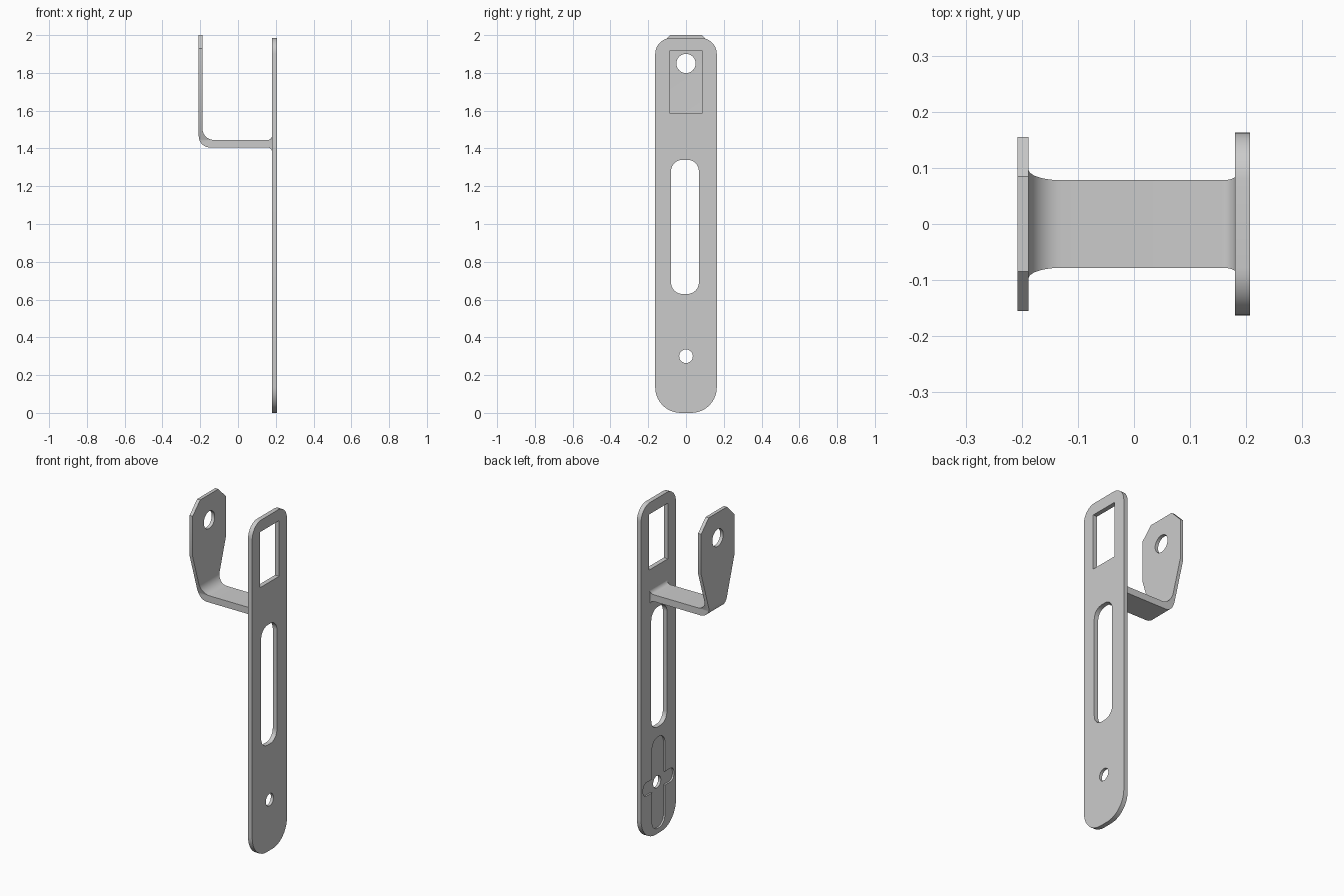
import bpy, bmesh, math
from mathutils import Vector

cube = bpy.data.objects.get("Cube")
if cube:
    bpy.data.objects.remove(cube, do_unlink=True)

GREY = (0.6, 0.6, 0.6, 1)
metal = bpy.data.materials.new("grey metal")
metal.use_nodes = True
metal.diffuse_color = GREY
metal.node_tree.nodes["Principled BSDF"].inputs["Base Color"].default_value = GREY


def rounded(corners, steps=10):
    """Outline from (a, b, radius) corners, each rounded by its radius."""
    out = []
    for i, (a, b, r) in enumerate(corners):
        p = Vector((a, b))
        if r == 0:
            out.append(p)
            continue
        d1 = (Vector(corners[i - 1][:2]) - p).normalized()
        d2 = (Vector(corners[(i + 1) % len(corners)][:2]) - p).normalized()
        half = d1.angle(d2) / 2
        centre = p + (d1 + d2).normalized() * r / math.sin(half)
        v1 = p + d1 * r / math.tan(half) - centre
        v2 = p + d2 * r / math.tan(half) - centre
        start = math.atan2(v1.y, v1.x)
        turn = math.remainder(math.atan2(v2.y, v2.x) - start, math.tau)
        for k in range(steps + 1):
            t = start + turn * k / steps
            out.append(centre + Vector((math.cos(t), math.sin(t))) * r)
    return out


def box(a0, a1, b0, b1, low_r=0, high_r=0):
    return rounded([(a0, b0, low_r), (a1, b0, low_r), (a1, b1, high_r), (a0, b1, high_r)])


def circle(b, r, n=32):
    return [Vector((r * math.cos(math.tau * k / n), b + r * math.sin(math.tau * k / n)))
            for k in range(n)]


def prism(name, outline, axis, lo, hi):
    """Extrude an outline along x (outline in y, z) or y (outline in x, z)."""
    def place(p, d):
        return (d, p.x, p.y) if axis == "x" else (p.x, d, p.y)
    bm = bmesh.new()
    face = bm.faces.new([bm.verts.new(place(p, lo)) for p in outline])
    new = bmesh.ops.extrude_face_region(bm, geom=[face])["geom"]
    shift = Vector((hi - lo, 0, 0)) if axis == "x" else Vector((0, hi - lo, 0))
    bmesh.ops.translate(bm, vec=shift, verts=[v for v in new if isinstance(v, bmesh.types.BMVert)])
    bmesh.ops.recalc_face_normals(bm, faces=bm.faces)
    mesh = bpy.data.meshes.new(name)
    bm.to_mesh(mesh)
    bm.free()
    mesh.materials.append(metal)
    ob = bpy.data.objects.new(name, mesh)
    bpy.context.collection.objects.link(ob)
    return ob


def activate(ob):
    bpy.ops.object.select_all(action="DESELECT")
    ob.select_set(True)
    bpy.context.view_layer.objects.active = ob


def combine(ob, tool, operation="DIFFERENCE"):
    tool.hide_render = True
    mod = ob.modifiers.new("cut", "BOOLEAN")
    mod.operation, mod.solver, mod.object = operation, "EXACT", tool
    activate(ob)
    bpy.ops.object.modifier_apply(modifier=mod.name)
    bpy.data.objects.remove(tool, do_unlink=True)


# Long plate, with window, slot and screw hole
IN, OUT = 0.18, 0.207
plate = prism("long_plate", box(-0.163, 0.163, 0, 1.985, 0.135, 0.085), "x", IN, OUT)
for outline in (box(-0.088, 0.088, 1.588, 1.917),
                box(-0.079, 0.068, 0.63, 1.34, 0.06, 0.06),
                circle(0.3, 0.036)):
    combine(plate, prism("cutter", outline, "x", 0.1, 0.3))

# Shallow cross recess on the inner face
for outline in (box(-0.06, 0.06, 0.03, 0.57, 0.055, 0.055),
                box(-0.143, 0.143, 0.26, 0.34, 0.03, 0.03)):
    combine(plate, prism("cutter", outline, "x", 0.1, IN + 0.01))

# Bent bracket: side profile trimmed by the tapered, chamfered tab outline
profile = rounded([(-0.208, 1.405, 0.06), (0.181, 1.405, 0.025), (0.181, 1.37, 0),
                   (0.19, 1.37, 0), (0.19, 1.48, 0), (0.181, 1.48, 0),
                   (0.181, 1.445, 0.025), (-0.188, 1.445, 0.06),
                   (-0.188, 2.1, 0), (-0.208, 2.1, 0)])
bracket = prism("bent_bracket", profile, "y", -0.2, 0.2)
side = [(0.078, 1.3), (0.078, 1.445), (0.155, 1.69), (0.155, 1.93), (0.085, 2)]
tab = [Vector(p) for p in side] + [Vector((-a, b)) for a, b in reversed(side)]
combine(bracket, prism("cutter", tab, "x", -0.3, 0.3), "INTERSECT")
combine(bracket, prism("cutter", circle(1.85, 0.051), "x", -0.3, -0.1))

for ob in (plate, bracket):
    activate(ob)
    bpy.ops.object.shade_smooth_by_angle(angle=math.radians(25))
